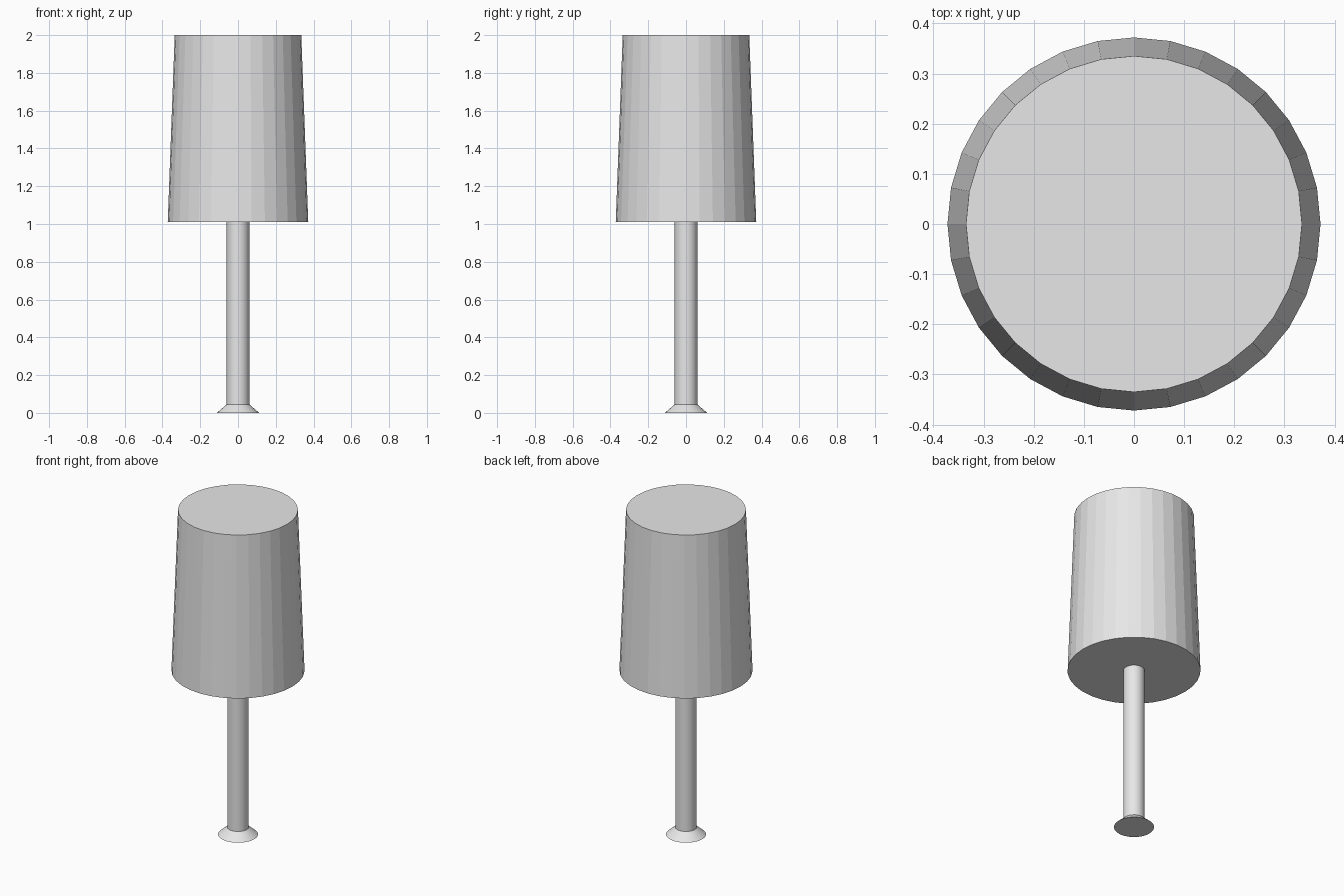
import bpy
import math

if "Cube" in bpy.data.objects:
    bpy.data.objects.remove(bpy.data.objects["Cube"])

grey = bpy.data.materials.new("plain_grey")
grey.diffuse_color = (0.8, 0.8, 0.8, 1)
grey.use_nodes = True
grey.node_tree.nodes["Principled BSDF"].inputs["Base Color"].default_value = grey.diffuse_color


def tapered(name, r_bottom, r_top, z_bottom, z_top, sides=32, smooth=False):
    """Closed round part standing on the z axis."""
    bpy.ops.mesh.primitive_cone_add(
        vertices=sides, radius1=r_bottom, radius2=r_top,
        depth=z_top - z_bottom, location=(0, 0, (z_bottom + z_top) / 2))
    ob = bpy.context.object
    ob.name = name
    ob.data.materials.append(grey)
    if smooth:
        bpy.ops.object.shade_smooth_by_angle(angle=math.radians(30))
    return ob


# Flared foot
tapered("foot", 0.112, 0.06, 0.0, 0.045, smooth=True)
# Slim stem
tapered("stem", 0.06, 0.06, 0.04, 1.012, smooth=True)
# Faceted lamp shade, closed at both ends
tapered("shade", 0.372, 0.335, 1.01, 2.0)
